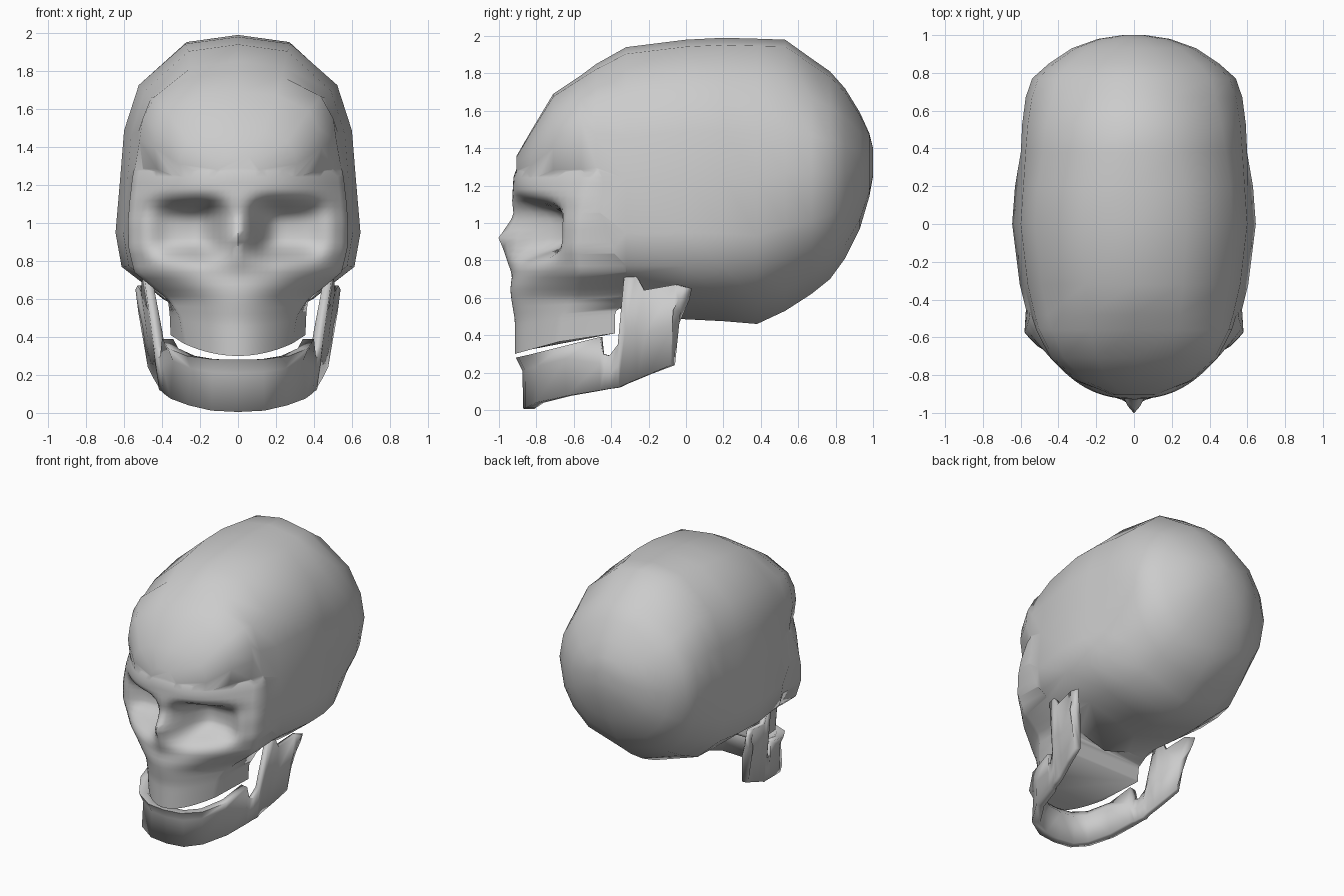
import bpy, bmesh
from math import exp, radians, sqrt
from mathutils import Vector

if "Cube" in bpy.data.objects:
    bpy.data.objects.remove(bpy.data.objects["Cube"])


def make(name, verts, faces, angle):
    me = bpy.data.meshes.new(name)
    me.from_pydata(verts, [], faces)
    bm = bmesh.new()
    bm.from_mesh(me)
    bmesh.ops.recalc_face_normals(bm, faces=bm.faces)
    bm.to_mesh(me)
    bm.free()
    ob = bpy.data.objects.new(name, me)
    bpy.context.collection.objects.link(ob)
    smooth(ob, angle)
    return ob


def smooth(ob, angle):
    for p in ob.data.polygons:
        p.use_smooth = True
    ob.data.set_sharp_from_angle(angle=radians(angle))


def loft(rings, caps=(True, True)):
    n = len(rings[0])
    verts = [p for r in rings for p in r]
    faces = [(i * n + j, i * n + (j + 1) % n, (i + 1) * n + (j + 1) % n, (i + 1) * n + j)
             for i in range(len(rings) - 1) for j in range(n)]
    if caps[0]:
        faces.append(tuple(range(n)))
    if caps[1]:
        faces.append(tuple(range(len(verts) - n, len(verts))))
    return verts, faces


def lookup(table, z):
    for a, b in zip(table, table[1:]):
        if z <= b[0]:
            k = max(0, (z - a[0]) / (b[0] - a[0]))
            return [p + (q - p) * k for p, q in zip(a[1:], b[1:])]
    return list(table[-1][1:])


# Braincase: cross-sections from forehead to back (y, bottom, top, half width)
shape = [(0, 1), (.43, .975), (.81, .83), (.93, .67), (.96, .51),
         (1, .31), (.95, .19), (.62, .08), (0, 0)]
sections = [(-.905, 1.12, 1.36, .12), (-.83, 1.12, 1.49, .32), (-.71, 1.10, 1.69, .46),
            (-.56, 1.06, 1.79, .54), (-.48, .72, 1.85, .565), (-.32, .50, 1.94, .605),
            (0, .485, 1.98, .645), (.2, .475, 1.99, .63), (.38, .46, 1.985, .615),
            (.53, .53, 1.98, .60), (.67, .62, 1.88, .575), (.77, .70, 1.81, .54),
            (.85, .81, 1.72, .45), (.93, .97, 1.59, .33), (.98, 1.14, 1.48, .19),
            (1.0, 1.25, 1.40, .06)]
outline = shape + [(-u, f) for u, f in shape[-2:0:-1]]


def skull_ring(y, b, t, w):
    ring = []
    for u, f in outline:
        e = 2 * sqrt(f * (1 - f)) * (1 if u > 0 else -1)
        if y < -.5:                       # rounder under the brow
            k = 1 if f < .4 else 0
        else:                             # rounder towards the back
            k = min(1, max(0, (y - .2) / .5))
        ring.append(((u + (e - u) * k) * w, y, b + f * (t - b)))
    return ring


skull = make("cranium", *loft([skull_ring(*s) for s in sections]), 80)

# Face and upper jaw: levels (z, front y, half width, side y, rear x, rear y)
levels = [(.30, -.915, .285, -.68, .355, -.38), (.48, -.915, .31, -.66, .36, -.38),
          (.60, -.935, .37, -.58, .37, -.28), (.66, -.94, .45, -.56, .42, -.15),
          (.74, -.92, .545, -.56, .52, -.1), (.86, -.915, .575, -.58, .55, -.1),
          (1.0, -.92, .58, -.57, .55, -.1), (1.12, -.93, .57, -.55, .55, -.1),
          (1.25, -.922, .555, -.50, .54, -.1), (1.40, -.86, .52, -.36, .50, -.1)]


def face_point(t, z):
    front, w, side, _, _ = lookup(levels, z)
    x = t * w
    # flatter across the brow than across the cheeks
    bend = 2 + .45 * min(1, max(0, (z - 1.08) / .08))
    y = front + (side - front) * abs(t) ** bend
    # eye socket
    r4 = ((abs(x) - .285) / .19) ** 4 + ((z - .965) / .14) ** 4
    y += max(0, -.62 - y) * exp(-r4)
    # nose ridge, widening downwards
    ridge = max(0, 1 - abs(x) / min(.17, .06 + .5 * max(0, 1.02 - z)))
    tall = max(0, 1 - (z - .92) / .12 if z > .92 else 1 - (.92 - z) / .22)
    y -= .087 * ridge * tall
    return x, y, z


def bite(p):
    # raise the tooth line towards the rear
    x, y, z = p
    if z < .6:
        z += .11 * min(1, max(0, (y + .915) / .4)) * (.6 - z) / .3
    return x, y, z


N = 18
rings = []
for i in range(36):
    z = .30 + i * 1.10 / 35
    if i == 20:
        z = .92
    _, _, _, rx, ry = lookup(levels, z)
    ring = [face_point(j / N, z) for j in range(-N, N + 1)]
    ring += [(rx, ry, z), (-rx, ry, z)]
    rings.append([bite(p) for p in ring])
face = make("face", *loft(rings), 80)

# Join face and braincase into one surface
mod = skull.modifiers.new("join_face", 'BOOLEAN')
mod.operation = 'UNION'
mod.solver = 'EXACT'
mod.object = face
bpy.context.view_layer.objects.active = skull
skull.select_set(True)
bpy.ops.object.modifier_apply(modifier=mod.name)
bpy.data.objects.remove(face)
smooth(skull, 80)

# Lower jaw: half strip from chin to hinge (lower edge xyz, upper edge xyz)
strip = [(0, -.87, .005, 0, -.91, .28), (.14, -.86, .012, .14, -.895, .283),
         (.26, -.80, .04, .27, -.82, .30), (.355, -.64, .075, .37, -.66, .34),
         (.395, -.46, .105, .40, -.46, .39), (.40, -.43, .11, .41, -.445, .30),
         (.405, -.40, .115, .42, -.41, .29), (.415, -.36, .12, .44, -.365, .35),
         (.42, -.32, .14, .495, -.33, .72), (.435, -.26, .165, .505, -.27, .72),
         (.45, -.20, .19, .51, -.23, .64), (.475, -.08, .24, .53, -.06, .67),
         (.525, -.07, .53, .54, -.01, .65)]
rings = []
for i, s in enumerate(strip):
    lo, hi = Vector(s[:3]), Vector(s[3:])
    a, b = strip[max(i - 1, 0)], strip[min(i + 1, len(strip) - 1)]
    d = Vector((b[0] - a[0], b[1] - a[1], 0)).normalized() if i else Vector((1, 0, 0))
    inward = Vector((-d.y, d.x, 0))
    th = .085 if i < 5 else .06
    mid = lo.lerp(hi, .75 if i < 4 else .5)
    if i < 4:
        mid += inward * .025
    rings.append([lo, mid, hi, hi + inward * th * .7, mid + inward * th,
                  lo + inward * th * .7])
jaw = make("lower_jaw", *loft(rings, (False, True)), 100)
mirror = jaw.modifiers.new("mirror", 'MIRROR')
mirror.use_clip = True
